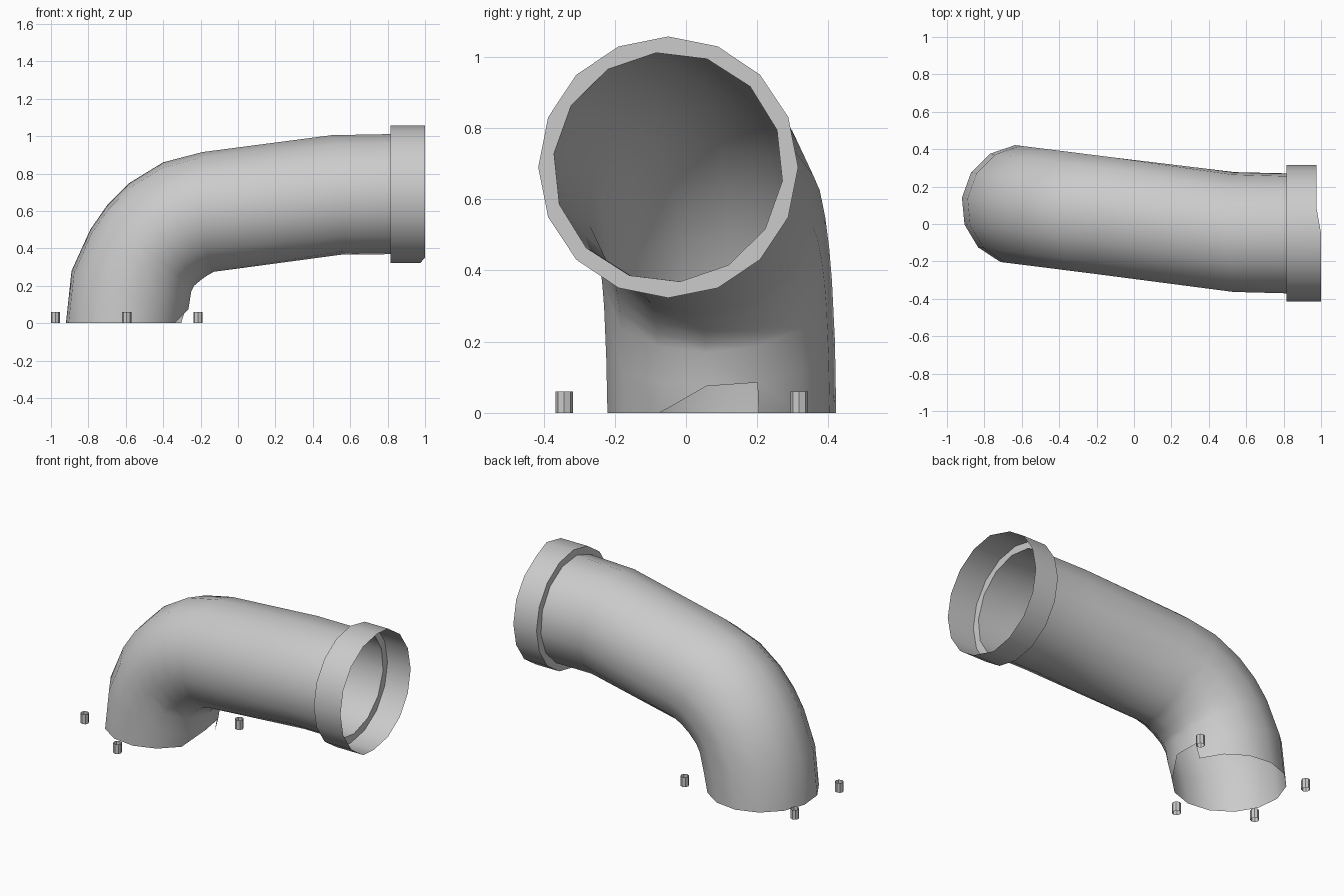
import bpy
import bmesh
from math import sin, cos, pi, radians
from mathutils import Vector

cube = bpy.data.objects.get("Cube")
if cube:
    bpy.data.objects.remove(cube)

GREY = (0.6, 0.6, 0.6, 1)
metal = bpy.data.materials.new("pipe_grey")
metal.use_nodes = True
metal.diffuse_color = GREY
metal.node_tree.nodes["Principled BSDF"].inputs["Base Color"].default_value = GREY

MOUTH_Y, MOUTH_Z, MOUTH_X = -0.05, 0.69, 0.815
SIDES = 14


def finish(name, bm, smooth=True):
    mesh = bpy.data.meshes.new(name)
    bm.to_mesh(mesh)
    bm.free()
    mesh.materials.append(metal)
    obj = bpy.data.objects.new(name, mesh)
    bpy.context.collection.objects.link(obj)
    if smooth:
        bpy.ops.object.select_all(action="DESELECT")
        obj.select_set(True)
        bpy.context.view_layer.objects.active = obj
        bpy.ops.object.shade_smooth_by_angle(angle=radians(45))
    return obj


def bridge(bm, a, b, skip=()):
    n = len(a)
    for i in range(n):
        if i not in skip:
            j = (i + 1) % n
            bm.faces.new((a[i], a[j], b[j], b[i]))


def on_axis(x, z):
    # the elbow swings slightly towards the front along its length
    return Vector((x, max(MOUTH_Y, 0.1 - 0.126 * (x + 0.6)), z))


# Elbow pipe: each ring is given by its outer and inner side (x, z)
outer = [(-0.92, 0), (-0.89, 0.28), (-0.79, 0.5), (-0.7, 0.63), (-0.58, 0.75),
         (-0.4, 0.86), (-0.19, 0.915), (0.5, 1.007), (MOUTH_X, 1.013)]
inner = [(-0.29, 0), (-0.265, 0.075), (-0.25, 0.17), (-0.235, 0.2), (-0.2, 0.23),
         (-0.165, 0.255), (-0.13, 0.275), (0.57, 0.367), (MOUTH_X, 0.367)]
bm = bmesh.new()
rings = []
for k, (o, i) in enumerate(zip(outer, inner)):
    top, low = on_axis(*o), on_axis(*i)
    mid, up = (top + low) / 2, (top - low) / 2
    side = Vector((0.125, 0.992, 0)) if k < 7 else Vector((0, 1, 0))
    twist = radians(-6) if k >= 7 else 0
    ring = []
    for s in range(SIDES):
        a = 2 * pi * s / SIDES + twist
        ring.append(bm.verts.new(mid + up * cos(a) + side * 0.323 * sin(a)))
    rings.append(ring)
# broken notch at the foot on the inner side of the bend
half = SIDES // 2
bridge(bm, rings[0], rings[1], skip=(half - 1, half))
bm.faces.new((rings[0][half + 1], rings[1][half + 1], rings[1][half]))
for a, b in zip(rings[1:], rings[2:]):
    bridge(bm, a, b)
mouth = [v.co.copy() for v in rings[-1]]
bmesh.ops.recalc_face_normals(bm, faces=bm.faces)
finish("elbow_pipe", bm)

# Socket collar with an uneven rim
bm = bmesh.new()
back, rim = [], []
for s in range(16):
    a = 2 * pi * s / 16
    y, z = MOUTH_Y + 0.365 * sin(a), MOUTH_Z + 0.367 * cos(a)
    back.append(bm.verts.new((MOUTH_X, y, z)))
    short = y > 0 or s == 8
    rim.append(bm.verts.new((0.975 if short else 1, y, z)))
bridge(bm, rim, back)
finish("socket_collar", bm)

# Flat shoulder joining pipe end and collar
bm = bmesh.new()
edges = []
collar_edge = [Vector((MOUTH_X, MOUTH_Y + 0.365 * sin(2 * pi * s / 16),
                       MOUTH_Z + 0.367 * cos(2 * pi * s / 16))) for s in range(16)]
for loop in (collar_edge, mouth):
    vs = [bm.verts.new(p) for p in loop]
    edges += [bm.edges.new((vs[i - 1], vs[i])) for i in range(len(vs))]
bmesh.ops.triangle_fill(bm, edges=edges, use_beauty=True, normal=(1, 0, 0))
finish("socket_shoulder", bm, smooth=False)

# Open bolt sleeves on a hexagonal circle around the foot
for n, angle in enumerate((30, 150, 210, 270)):
    cx = -0.595 + 0.44 * cos(radians(angle))
    cy = 0.098 + 0.44 * sin(radians(angle))
    bm = bmesh.new()
    loops = [[bm.verts.new((cx + 0.025 * cos(pi * s / 4), cy + 0.025 * sin(pi * s / 4), z))
              for s in range(8)] for z in (0, 0.06)]
    bridge(bm, *loops)
    finish(f"bolt_{n + 1}", bm, smooth=False)
